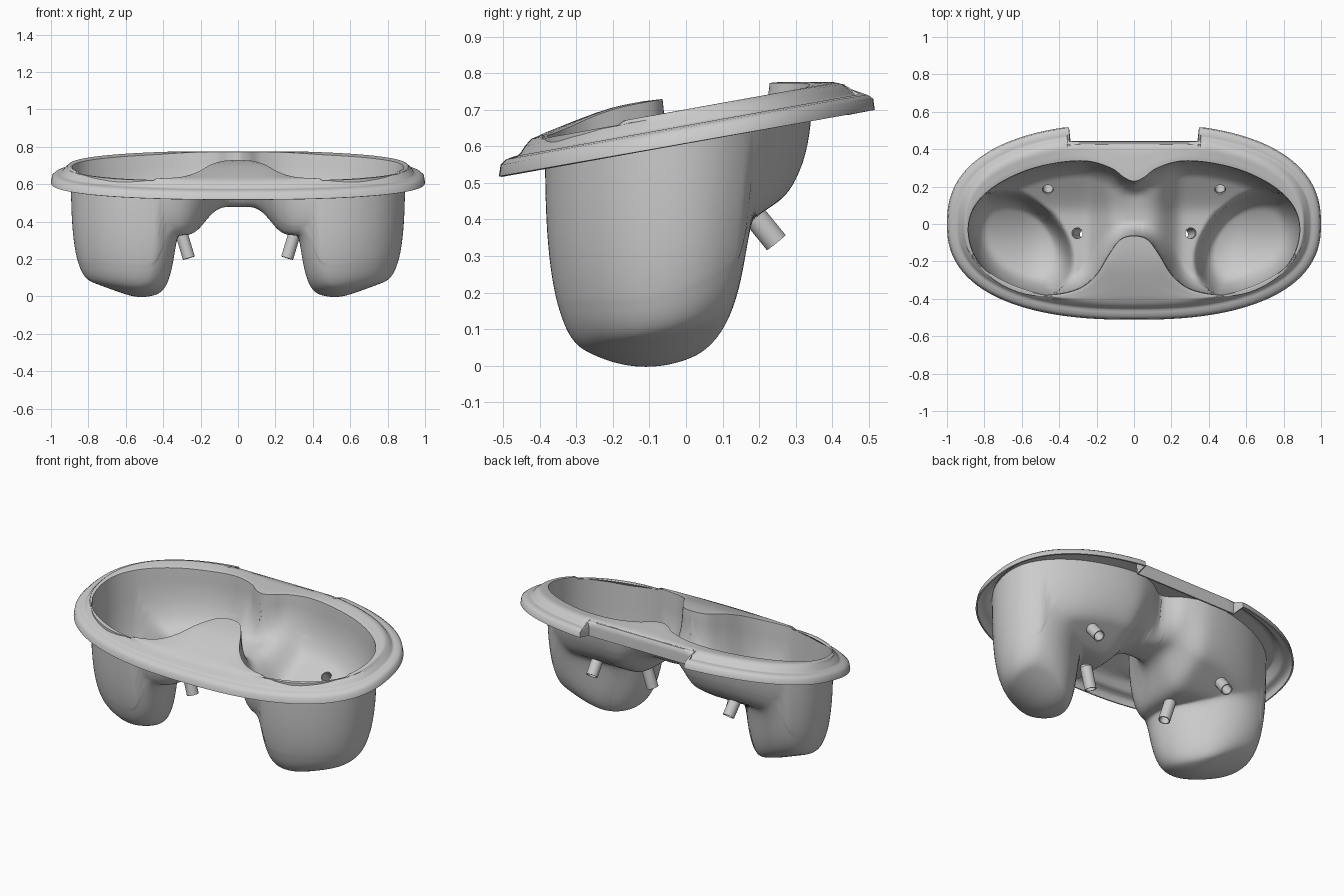
import bpy, bmesh, math
from mathutils import Vector, kdtree, geometry

if "Cube" in bpy.data.objects:
    bpy.data.objects.remove(bpy.data.objects["Cube"])

# ---------- helpers ----------
def smooth(t):
    t = max(0.0, min(1.0, t))
    return t * t * (3 - 2 * t)

def fillet(d, R, p=2.5):
    # 1 at the wall, 0 on the floor, superelliptic in between
    u = max(0.0, min(1.0, d / R))
    return 1 - (1 - (1 - u) ** p) ** (1 / p)

def smin(a, b, k):
    h = max(k - abs(a - b), 0) / k
    return min(a, b) - h * h * k / 4

def spline(pts, n):
    # Catmull-Rom, ends mirrored across x = 0
    P = [Vector((-pts[1][0], pts[1][1]))] + [Vector(p) for p in pts]
    P.append(Vector((-pts[-2][0], pts[-2][1])))
    out = []
    for i in range(1, len(P) - 2):
        a, b, c, d = P[i - 1:i + 3]
        for k in range(n):
            t = k / n
            out.append(0.5 * (2 * b + (c - a) * t + (2 * a - 5 * b + 4 * c - d) * t * t
                              + (3 * b - a - 3 * c + d) * t ** 3))
    return out + [P[-2]]

# ---------- opening outline, right half ----------
opening = spline([(0, -.07), (.07, -.09), (.13, -.17), (.2, -.28), (.3, -.355), (.45, -.385),
                  (.61, -.367), (.76, -.29), (.86, -.17), (.893, -.03), (.86, .095), (.76, .2),
                  (.6, .285), (.42, .333), (.25, .343), (.12, .305), (.05, .255), (0, .235)], 9)
NO = len(opening)
kd = kdtree.KDTree(NO)
for i, p in enumerate(opening):
    kd.insert((p.x, p.y, 0), i)
kd.balance()

def wall_dist(p):
    _, i, d = kd.find((p.x, p.y, 0))
    for a, b in ((i - 1, i), (i, i + 1)):
        if a >= 0 and b < NO:
            q, t = geometry.intersect_point_line(p, opening[a], opening[b])
            if 0 <= t <= 1:
                d = min(d, (Vector((q[0], q[1])) - p).length)
    return d

def deck_z(x, y):
    # tilted rim plane, raised in the middle at front and back
    z = .692 + .18 * y
    if y < .08:
        return z + .043 * smooth((y + .46) / .3) * math.exp(-(x / .3) ** 4)
    return z + max(0, .767 - z) * math.exp(-(x / .35) ** 4)

def basin_z(p, d=None):
    d = wall_dist(p) if d is None else d
    x, y = p
    top = deck_z(x, y)
    if d < 1e-6:
        return top
    # shallow middle with a saddle
    saddle = .325 + .15 * math.exp(-(x / .19) ** 4)
    t = y - .08
    saddle += .7 * .5 * (t + math.sqrt(t * t + .003)) * (1 - .5 * math.exp(-(x / .12) ** 2))
    zl = saddle + (top - saddle) * fillet(d, .1)
    # deep pocket, slanted ellipse with a domed floor rising outwards
    X, Y, r = (x - .62) / .3, (y + .11) / .295, .3
    q = (X * X - 2 * r * X * Y + Y * Y) / (1 - r * r)
    dp = min(d, .295 * (1 - math.sqrt(q)))
    if dp <= 0:
        return zl
    t = x - .56
    floor = .38 * .5 * (t + math.sqrt(t * t + .003)) - .009
    floor += 1.6 * (y + .11) ** 2 + 1.6 * min(0, x - .54) ** 2
    zp = floor + (top - floor) * fillet(dp, .115, 2.9)
    return smin(zl, zp, max(1e-5, min(.1, d)))

# ---------- tray: basin and rim in one sheet ----------
bm = bmesh.new()
C = Vector((.5, .02))
NS = 22
loop = opening + [Vector((0, .235 - .305 * k / NS)) for k in range(1, NS)]
M, N = len(loop), 84
grid = []
for j in range(1, N + 1):
    s = 1 - (1 - j / N) ** 1.5
    row = []
    for i, o in enumerate(loop):
        p = o.copy() if j == N else C + (o - C) * s
        row.append(Vector((p.x, p.y, basin_z(p, 0.0 if (j == N and i < NO) else None))))
    grid.append(row)

# relax the floor so the pocket edges run clean
for _ in range(4):
    new = [[v.copy() for v in row] for row in grid]
    for j in range(1, int(N * .8)):
        for i in range(M):
            new[j][i] = grid[j][i] * .4 + .15 * (grid[j - 1][i] + grid[j + 1][i]
                                               + grid[j][i - 1] + grid[j][(i + 1) % M])
    grid = new
rings = [[bm.verts.new(v) for v in row] for row in grid]
pole = bm.verts.new((C.x, C.y, basin_z(C)))
for i in range(M):
    k = (i + 1) % M
    bm.faces.new((pole, rings[0][i], rings[0][k]))
    for a, b in zip(rings, rings[1:]):
        bm.faces.new((a[i], b[i], b[k], a[k]))

# rim rings: deck, step, ledge, skirt, with the notch at the back
xmax = max(p.x for p in opening)
itip = max(range(NO), key=lambda i: opening[i].x)
inotch = next(i for i in range(itip, NO) if opening[i].x / xmax < .35)

def outer(i, inset):
    xe = min(1.0, max(0.0, opening[i].x / xmax))
    back = i >= itip
    ye = max(0.0, 1 - xe ** 2.4) ** (1 / 2.4)
    x, y = xe * (.991 - inset), ye * ((.529 if back else .503) - inset)
    if not back:
        return Vector((x, -y))
    if i == inotch - 1:
        x = .353
    if i == inotch:
        x = .345
    if i >= inotch:
        y = min(y, .435 - inset * .15)
    return Vector((x, y))

prev = rings[-1][:NO]
def add_ring(fn):
    global prev
    cur = [bm.verts.new(fn(i)) for i in range(NO)]
    for i in range(NO - 1):
        bm.faces.new((prev[i], cur[i], cur[i + 1], prev[i + 1]))
    prev = cur

DECK = 8
for k in range(1, DECK + 1):
    def deck(i, f=k / DECK):
        p = opening[i].lerp(outer(i, .085), f)
        return (p.x, p.y, deck_z(p.x, p.y) - .006 * max(0, f - .8) * 5)
    add_ring(deck)
for inset, h in ((.07, .067), (.058, .05), (.048, .042), (.035, .041), (.015, .037), (.004, .028), (0, 0)):
    def flange(i, inset=inset, h=h):
        p = outer(i, inset)
        z = .607 + .18 * p.y + h
        if i >= inotch and h > 0:
            z = min(z + h * .9, deck_z(p.x, p.y) - .008)
        return (p.x, p.y, z)
    add_ring(flange)

me = bpy.data.meshes.new("twin_basin_tray")
bm.to_mesh(me)
bm.free()
tray = bpy.data.objects.new("twin_basin_tray", me)
bpy.context.collection.objects.link(tray)
m = tray.modifiers.new("mirror", 'MIRROR')
m.merge_threshold = 1e-5
m = tray.modifiers.new("shell", 'SOLIDIFY')
m.thickness, m.offset = .009, 1

# ---------- drain tubes and their hole cutters ----------
def tube_mesh(name, start, axis, profile, closed):
    # lathe (radius, distance) profile along the axis
    b = bmesh.new()
    rot = Vector((0, 0, 1)).rotation_difference(axis)
    n = 24
    R = [[b.verts.new(start + rot @ Vector((r * math.cos(2 * math.pi * k / n),
         r * math.sin(2 * math.pi * k / n), h))) for k in range(n)] for r, h in profile]
    pairs = list(zip(R, R[1:])) + ([(R[-1], R[0])] if closed else [])
    for a, c in pairs:
        for k in range(n):
            b.faces.new((a[k], a[(k + 1) % n], c[(k + 1) % n], c[k]))
    if not closed:
        b.faces.new(R[0])
        b.faces.new(R[-1])
    bmesh.ops.recalc_face_normals(b, faces=b.faces)
    md = bpy.data.meshes.new(name)
    b.to_mesh(md)
    b.free()
    ob = bpy.data.objects.new(name, md)
    bpy.context.collection.objects.link(ob)
    return ob

def finish(ob):
    bpy.ops.object.select_all(action='DESELECT')
    ob.select_set(True)
    bpy.context.view_layer.objects.active = ob
    bpy.ops.object.convert(target='MESH')
    bpy.ops.object.shade_smooth_by_angle(angle=math.radians(50))

for side, sx in (("right", 1), ("left", -1)):
    for label, x, y, ax, length in (("inner", .3, -.05, (-.3, -.05, -1), .13),
                                    ("rear", .46, .19, (-.05, .65, -.8), .09)):
        z = basin_z(Vector((x, y)))
        start = Vector((sx * x, y, z))
        axis = Vector((sx * ax[0], ax[1], ax[2])).normalized()
        t = tube_mesh(f"{label}_drain_tube_{side}", start, axis,
                      [(.033, 0), (.033, length), (.027, length), (.027, 0)], True)
        finish(t)
        c = tube_mesh(f"hole_cutter_{label}_{side}", start, axis, [(.029, -.05), (.029, .05)], False)
        c.hide_render = True
        c.hide_set(True)
        m = tray.modifiers.new("hole", 'BOOLEAN')
        m.operation, m.object, m.solver = 'DIFFERENCE', c, 'EXACT'
finish(tray)
